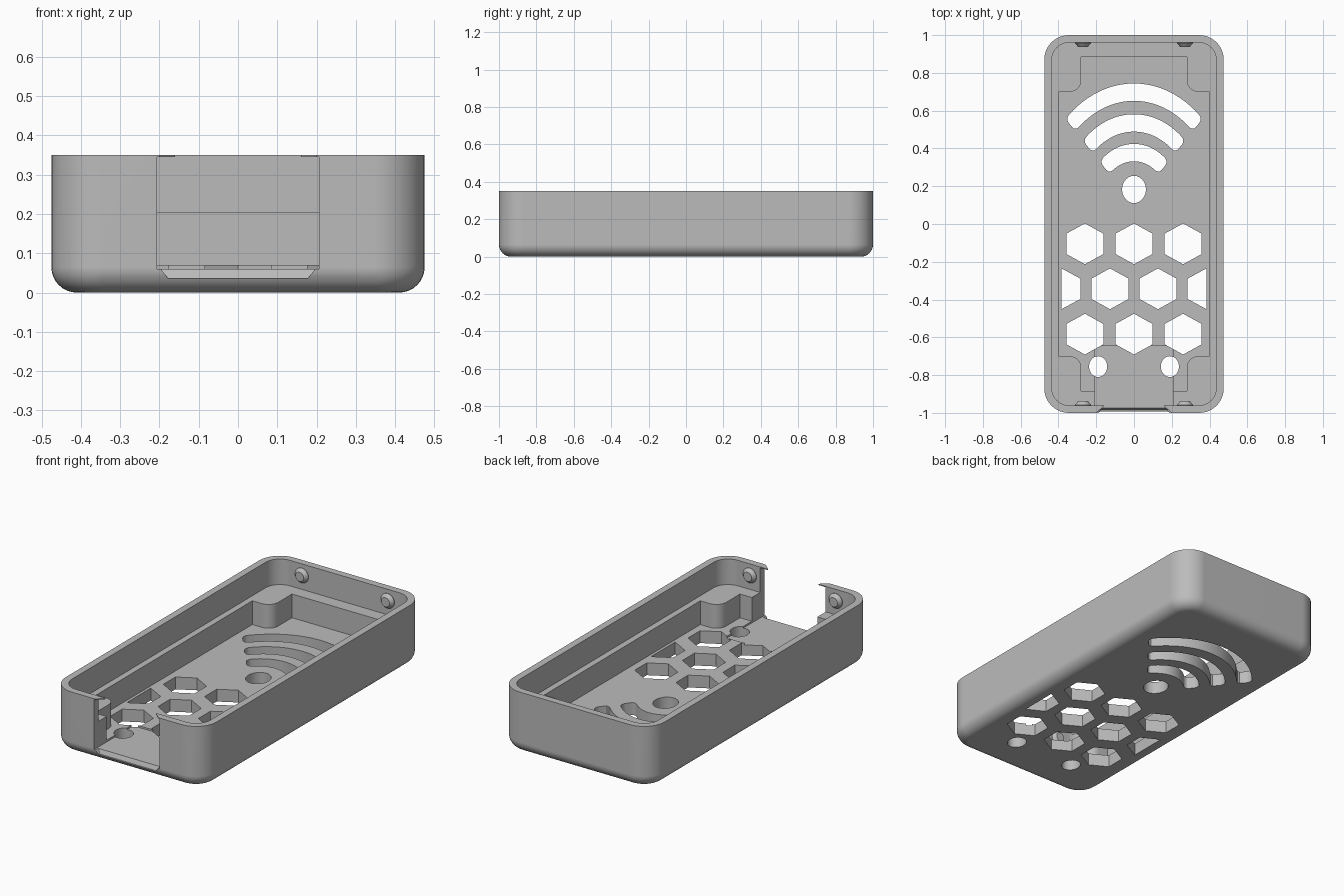
import bpy, bmesh
from math import sin, cos, pi, radians

cube = bpy.data.objects.get("Cube")
if cube:
    bpy.data.objects.remove(cube, do_unlink=True)

grey = bpy.data.materials.new("matte grey plastic")
grey.use_nodes = True
colour = (0.5, 0.5, 0.5, 1)
grey.diffuse_color = colour
grey.node_tree.nodes["Principled BSDF"].inputs["Base Color"].default_value = colour


def loft(bm, rings):
    """Skin a list of closed 3D rings and cap both ends."""
    loops = [[bm.verts.new(p) for p in ring] for ring in rings]
    n = len(loops[0])
    for a, b in zip(loops, loops[1:]):
        for i in range(n):
            j = (i + 1) % n
            bm.faces.new((a[i], a[j], b[j], b[i]))
    bm.faces.new(loops[0][::-1])
    bm.faces.new(loops[-1])


def prism(bm, outline, z0, z1):
    loft(bm, [[(x, y, z) for x, y in outline] for z in (z0, z1)])


def make(name, bm):
    bmesh.ops.recalc_face_normals(bm, faces=bm.faces)
    mesh = bpy.data.meshes.new(name)
    bm.to_mesh(mesh)
    bm.free()
    obj = bpy.data.objects.new(name, mesh)
    bpy.context.collection.objects.link(obj)
    mesh.materials.append(grey)
    return obj


def activate(obj):
    bpy.ops.object.select_all(action='DESELECT')
    obj.select_set(True)
    bpy.context.view_layer.objects.active = obj


def cut(target, bm):
    cutter = make("cutter", bm)
    cutter.hide_render = True
    mod = target.modifiers.new("cut", 'BOOLEAN')
    mod.operation, mod.solver, mod.object = 'DIFFERENCE', 'EXACT', cutter
    activate(target)
    bpy.ops.object.modifier_apply(modifier=mod.name)
    bpy.data.objects.remove(cutter, do_unlink=True)


def rounded_rect(hx, hy, r, steps=10):
    pts = []
    for q, (sx, sy) in enumerate([(1, 1), (-1, 1), (-1, -1), (1, -1)]):
        for i in range(steps + 1):
            a = (q + i / steps) * pi / 2
            pts.append((sx * (hx - r) + r * cos(a), sy * (hy - r) + r * sin(a)))
    return pts


def ellipse(cx, cy, rx, ry, n=40, turn=0.0):
    return [(cx + rx * cos(2 * pi * i / n + turn), cy + ry * sin(2 * pi * i / n + turn))
            for i in range(n)]


def box(bm, x0, x1, y0, y1, z0, z1):
    prism(bm, [(x0, y0), (x1, y0), (x1, y1), (x0, y1)], z0, z1)


# Outer tray with rounded corners and a rounded bottom edge
HX, HY, TOP, CORNER, FILLET = 0.475, 1.0, 0.35, 0.13, 0.065
rings = []
for i in range(9):
    a = i / 8 * pi / 2
    inset, z = FILLET * (1 - sin(a)), FILLET * (1 - cos(a))
    rings.append([(x, y, z) for x, y in rounded_rect(HX - inset, HY - inset, CORNER - inset)])
rings.append([(x, y, TOP) for x, y in rounded_rect(HX, HY, CORNER)])
bm = bmesh.new()
loft(bm, rings)
tray = make("tray", bm)

# Upper cavity, leaving a ledge
LEDGE, FLOOR = 0.205, 0.07
bm = bmesh.new()
prism(bm, rounded_rect(0.435, 0.96, 0.09), LEDGE, 0.5)
cut(tray, bm)

# Lower cavity with a rounded post left in each corner
quarter = [(0.40, 0.70)]
for i in range(9):
    a = -pi / 2 - i / 8 * pi / 2
    quarter.append((0.34 + 0.06 * cos(a), 0.76 + 0.06 * sin(a)))
quarter.append((0.28, 0.885))
outline = []
for sx, sy in [(1, 1), (-1, 1), (-1, -1), (1, -1)]:
    part = [(sx * x, sy * y) for x, y in quarter]
    outline += part if sx * sy > 0 else part[::-1]
bm = bmesh.new()
prism(bm, outline, FLOOR, 0.3)
cut(tray, bm)

# Front opening and its shallow floor channel, below thin lips at the rim
bm = bmesh.new()
box(bm, -0.206, 0.206, -1.1, -0.645, 0.06, 0.345)
cut(tray, bm)
bm = bmesh.new()
prism(bm, [(-0.2, -1.1), (0.2, -1.1), (0.2, -1), (0.16, -0.965), (0.16, -0.94),
           (-0.16, -0.94), (-0.16, -0.965), (-0.2, -1)], 0.3, 0.5)
cut(tray, bm)

# Sloped sill at the front of the channel
bm = bmesh.new()
loft(bm, [[(s * 0.2, -0.972, 0.065), (s * 0.2, -1.1, 0.065),
           (s * 0.178, -1.1, 0.036), (s * 0.178, -0.984, 0.036)] for s in (-1, 1)])
cut(tray, bm)

# Hexagonal vents; the outermost of the middle row are halved
bm = bmesh.new()
for cy, xs in [(-0.105, (-0.26, 0, 0.26)), (-0.343, (-0.127, 0.127)), (-0.583, (-0.26, 0, 0.26))]:
    for cx in xs:
        prism(bm, ellipse(cx, cy, 0.113, 0.108, 6, pi / 2), -0.1, 0.15)
for s in (-1, 1):
    prism(bm, [(s * 0.384, -0.235), (s * 0.284, -0.289), (s * 0.284, -0.397), (s * 0.384, -0.451)],
          -0.1, 0.15)

# Round holes
for cx, cy, rx, ry in [(0, 0.183, 0.063, 0.072), (-0.19, -0.755, 0.048, 0.055), (0.19, -0.755, 0.048, 0.055)]:
    prism(bm, ellipse(cx, cy, rx, ry), -0.1, 0.15)

# Fan of three curved slots with softened ends
for mid in (0.595, 0.432, 0.275):
    half, soft = 0.046, 0.03
    sweep = radians(45)
    pts = []
    for side in (1, -1):
        # edge of the slot, stopping short of the end
        r = mid + side * half
        span = sweep - soft / r
        pts += [(r, side * span * (1 - i / 12)) for i in range(25)]
        # rounded corners at the end of this edge
        pts += [(mid + side * (half - soft + soft * cos(t)), -side * (span + soft * sin(t) / r))
                for t in (pi / 6, pi / 3, pi / 2)]
        r = mid - side * half
        span = sweep - soft / r
        pts += [(mid - side * (half - soft + soft * cos(t)), -side * (span + soft * sin(t) / r))
                for t in (pi / 2, pi / 3, pi / 6)]
    prism(bm, [(0.8 * r * sin(a), 0.103 + r * cos(a)) for r, a in pts], -0.1, 0.15)
cut(tray, bm)

# Smooth the curved walls, keep hard edges crisp
activate(tray)
bpy.ops.object.shade_smooth_by_angle(angle=radians(30))
weighted = tray.modifiers.new("weighted normals", 'WEIGHTED_NORMAL')
weighted.keep_sharp = True

# Snap studs on both inner end walls
for end, word in ((-1, "front"), (1, "back")):
    for s, side in ((1, "left"), (-1, "right")):
        bm = bmesh.new()
        loft(bm, [[(x, end * y, z) for x, z in ellipse(s * 0.27, 0.285, r, r, 32)]
                  for r, y in ((0.042, 0.965), (0.042, 0.957), (0.026, 0.938))])
        stud = make(f"{word}_{side}_snap_stud", bm)
        activate(stud)
        bpy.ops.object.shade_smooth_by_angle(angle=radians(30))
